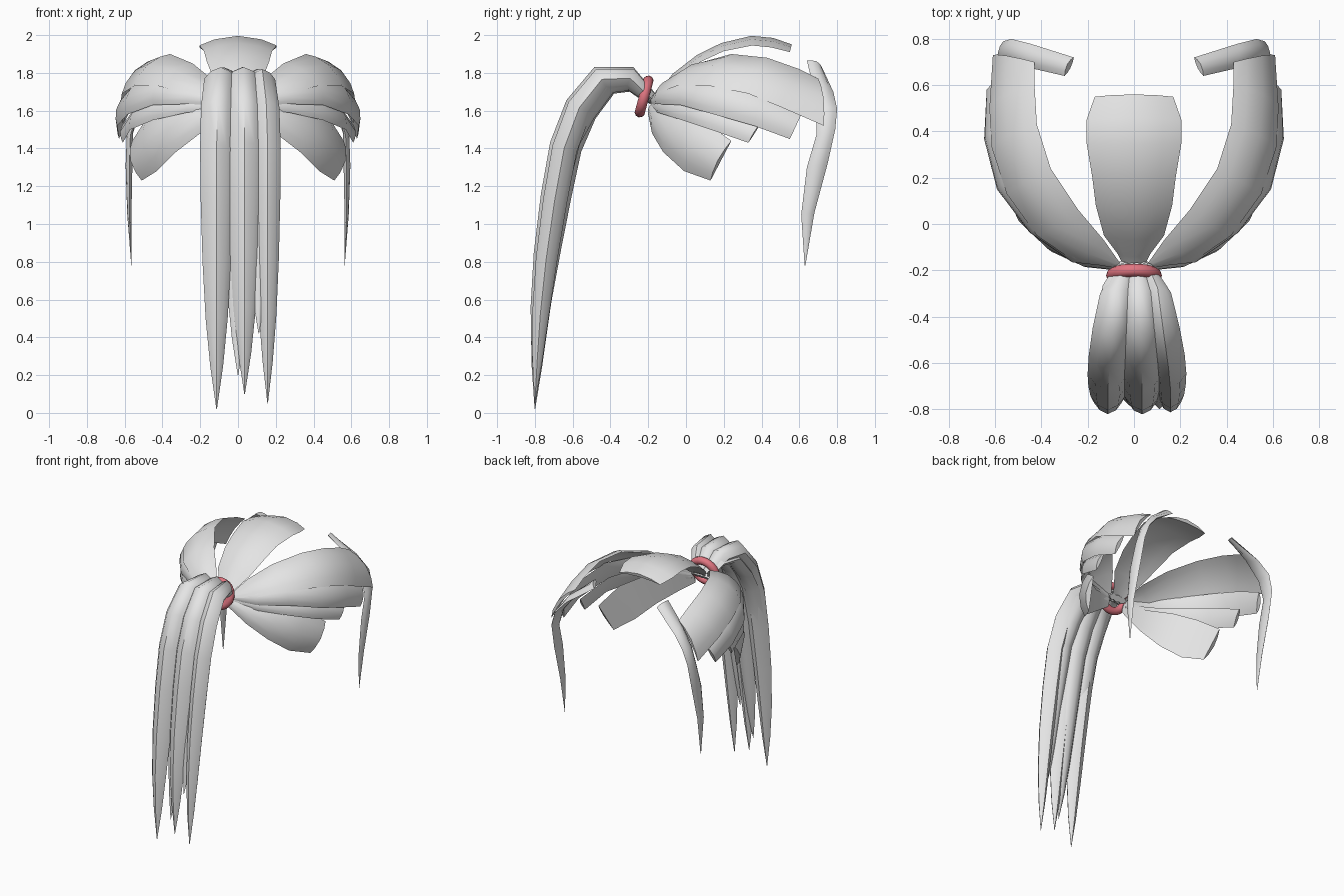
import bpy, bmesh, math
from mathutils import Vector

if "Cube" in bpy.data.objects:
    bpy.data.objects.remove(bpy.data.objects["Cube"])


def flat(name, rgb):
    m = bpy.data.materials.new(name)
    m.diffuse_color = (*rgb, 1)
    m.use_nodes = True
    m.node_tree.nodes["Principled BSDF"].inputs["Base Color"].default_value = m.diffuse_color
    return m


HAIR = flat("hair grey", (0.78, 0.78, 0.78))
BAND = flat("band red", (0.75, 0.18, 0.22))
HEAD = Vector((0, 0.1, 1.2))          # strands bulge away from this point
US = (-1, -0.6, 0, 0.6, 1)


def smooth(ob, angle=50):
    bpy.ops.object.select_all(action='DESELECT')
    ob.select_set(True)
    bpy.context.view_layer.objects.active = ob
    bpy.ops.object.shade_smooth_by_angle(angle=math.radians(angle))


def strand(name, stations, out, inn, mirror=False):
    """Loft a lens or crescent section between two edge curves."""
    edges = [(Vector(a), Vector(b)) for a, b in stations]
    mids = [(a + b) / 2 for a, b in edges]
    bm = bmesh.new()
    rings = []
    for i, (a, b) in enumerate(edges):
        tangent = mids[min(i + 1, len(mids) - 1)] - mids[max(i - 1, 0)]
        w = b - a
        n = tangent.cross(w).normalized()
        if n.dot(mids[i] - HEAD) < 0:
            n = -n
        ring = []
        for u in US:
            ring.append(mids[i] + w * u / 2 + n * out * w.length * (1 - u * u))
        for u in US[-2:0:-1]:
            ring.append(mids[i] + w * u / 2 + n * inn * w.length * (1 - u * u))
        rings.append([bm.verts.new(p) for p in ring])
    for r, s in zip(rings, rings[1:]):
        for k in range(len(r)):
            j = (k + 1) % len(r)
            bm.faces.new((r[k], r[j], s[j], s[k]))
    bm.faces.new(rings[0])
    bm.faces.new(rings[-1])
    bmesh.ops.recalc_face_normals(bm, faces=bm.faces)
    me = bpy.data.meshes.new(name)
    bm.to_mesh(me)
    bm.free()
    me.materials.append(HAIR)
    ob = bpy.data.objects.new(name, me)
    bpy.context.collection.objects.link(ob)
    smooth(ob)
    if mirror:
        mod = ob.modifiers.new("mirror", 'MIRROR')
        mod.use_mirror_merge = False
    return ob


# Side strands fanning round the head, from the top down
strand("side_strand_top", [
    ((.06, -.17, 1.67), (.08, -.19, 1.65)),
    ((.13, -.07, 1.76), (.26, -.16, 1.69)),
    ((.24, .06, 1.85), (.42, -.05, 1.73)),
    ((.36, .24, 1.90), (.55, .13, 1.73)),
    ((.42, .43, 1.88), (.615, .33, 1.69)),
    ((.43, .60, 1.82), (.625, .50, 1.62)),
    ((.43, .70, 1.77), (.61, .73, 1.52))], .14, .06, True)
strand("side_strand_upper", [
    ((.07, -.18, 1.67), (.08, -.18, 1.63)),
    ((.25, -.15, 1.71), (.27, -.16, 1.635)),
    ((.42, -.02, 1.75), (.45, -.03, 1.63)),
    ((.55, .18, 1.74), (.585, .15, 1.58)),
    ((.60, .40, 1.68), (.64, .36, 1.52)),
    ((.60, .61, 1.58), (.63, .55, 1.45))], .15, -.05, True)
strand("side_strand_lower", [
    ((.07, -.18, 1.65), (.08, -.18, 1.61)),
    ((.25, -.14, 1.66), (.27, -.15, 1.59)),
    ((.42, .00, 1.66), (.45, -.02, 1.55)),
    ((.53, .16, 1.63), (.57, .13, 1.50)),
    ((.60, .40, 1.54), (.61, .33, 1.43))], .15, -.05, True)
strand("side_strand_bottom", [
    ((.06, -.18, 1.64), (.06, -.20, 1.58)),
    ((.22, -.14, 1.63), (.20, -.18, 1.48)),
    ((.37, -.03, 1.61), (.33, -.12, 1.38)),
    ((.49, .09, 1.55), (.43, -.01, 1.28)),
    ((.56, .24, 1.44), (.51, .13, 1.23))], .16, .0, True)

# Long pointed lock hanging beside the face
strand("face_lock", [
    ((.26, .72, 1.83), (.30, .64, 1.865)),
    ((.45, .78, 1.70), (.43, .67, 1.74)),
    ((.53, .80, 1.61), (.53, .69, 1.60)),
    ((.565, .79, 1.50), (.57, .69, 1.47)),
    ((.57, .75, 1.32), (.575, .64, 1.30)),
    ((.57, .68, 1.06), (.575, .61, 1.05)),
    ((.563, .632, .78), (.565, .628, .78))], .2, -.12, True)

# Broad flap over the crown: y, edge height, half width
flap = [(-.19, 1.65, .04), (-.13, 1.69, .07), (-.05, 1.77, .13), (.08, 1.86, .165),
        (.2, 1.915, .18), (.35, 1.945, .205), (.45, 1.935, .205), (.55, 1.91, .17)]
strand("crown_flap", [((-w, y, z), (w, y, z)) for y, z, w in flap], .125, .05)

# Ponytail: y, z, sideways spread, width factor
TAIL = [(-.19, 1.67, .35, .5), (-.30, 1.775, .65, .85), (-.45, 1.77, .82, 1),
        (-.57, 1.62, .95, 1.03), (-.65, 1.4, 1, 1.02), (-.70, 1.12, 1, .98),
        (-.745, .8, 1, .87), (-.775, .5, 1, .68), (-.79, .25, 1, .4), (-.8, .02, 1, .02)]


def tail(name, x, half, tip, back=0, out=.4, inn=-.42):
    k = (1.7 - tip) / 1.68
    rows = []
    for y, z, spread, f in TAIL:
        z = z if z > 1.6 else 1.7 - (1.7 - z) * k
        y += back * f
        z -= back * .8 * f
        rows.append(((x * spread - half * f, y, z), (x * spread + half * f, y, z)))
    strand(name, rows, out, inn)


tail("tail_left", -.113, .086, .02)
tail("tail_middle", .035, .088, .10)
tail("tail_right", .157, .068, .05, .005, .46, -.5)
tail("tail_inner_centre", 0, .08, .20, .04, .25, -.35)
tail("tail_inner_left", -.11, .075, .42, .04, .25, -.35)
tail("tail_inner_right", .11, .07, .42, .04, .25, -.35)

# Hair tie
bpy.ops.mesh.primitive_torus_add(major_radius=.086, minor_radius=.028,
                                 major_segments=24, minor_segments=10,
                                 location=(0, -.222, 1.675),
                                 rotation=(math.radians(75), 0, 0))
tie = bpy.context.object
tie.name = "hair_tie"
tie.scale = (1.06, 1, 1)
tie.data.materials.append(BAND)
smooth(tie, 60)
